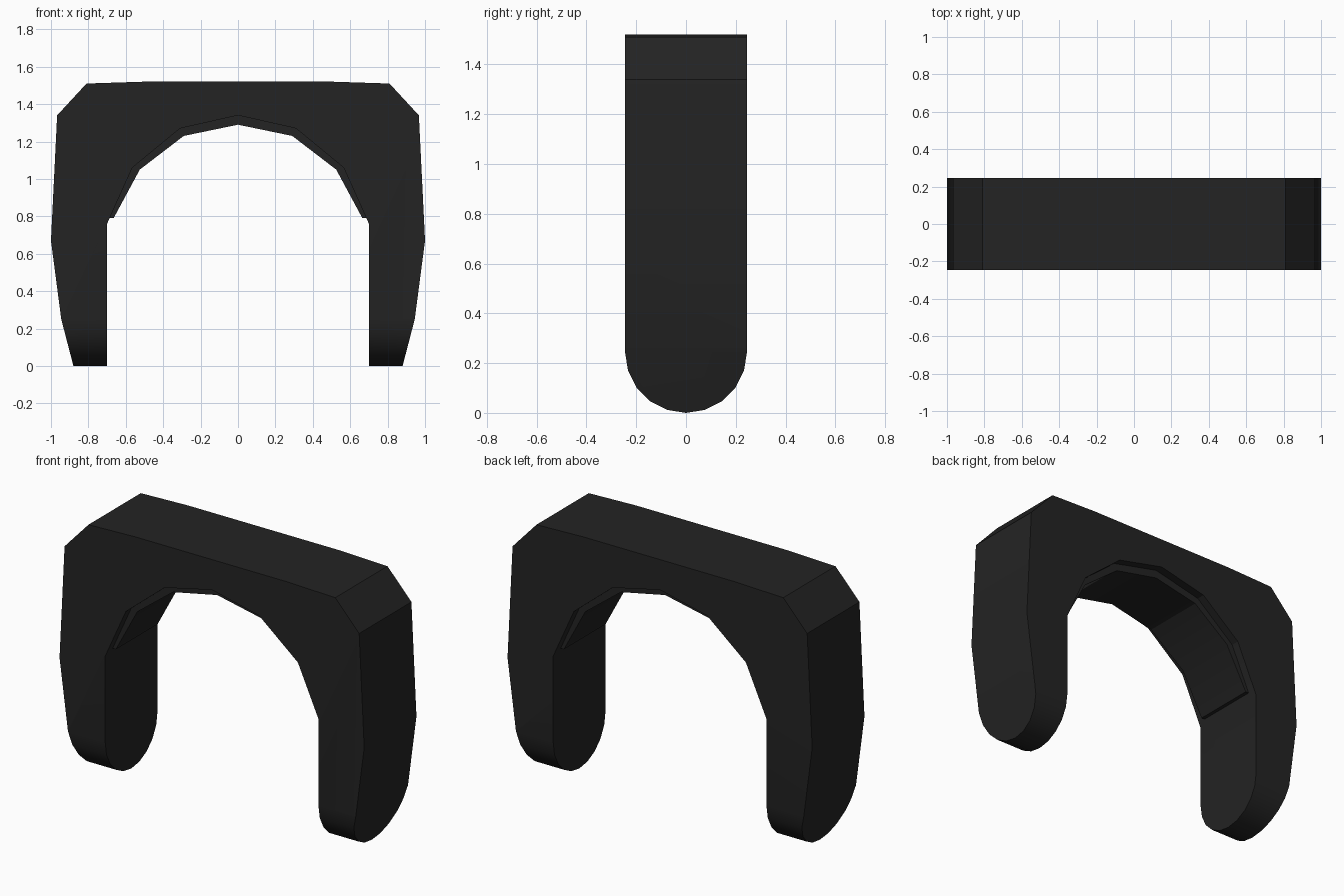
import bpy
import bmesh
import math
from mathutils import Vector

cube = bpy.data.objects.get("Cube")
if cube:
    bpy.data.objects.remove(cube)

HALF_DEPTH = 0.245

black = bpy.data.materials.new("matte_black")
black.use_nodes = True
black.diffuse_color = (0.017, 0.017, 0.017, 1)
black.node_tree.nodes["Principled BSDF"].inputs["Base Color"].default_value = black.diffuse_color


def prism(name, points, sweep):
    """Extrude a closed profile along the sweep vector."""
    bm = bmesh.new()
    face = bm.faces.new([bm.verts.new(p) for p in points])
    out = bmesh.ops.extrude_face_region(bm, geom=[face])
    moved = [v for v in out["geom"] if isinstance(v, bmesh.types.BMVert)]
    bmesh.ops.translate(bm, vec=Vector(sweep), verts=moved)
    bmesh.ops.recalc_face_normals(bm, faces=bm.faces)
    mesh = bpy.data.meshes.new(name)
    bm.to_mesh(mesh)
    bm.free()
    mesh.materials.append(black)
    obj = bpy.data.objects.new(name, mesh)
    bpy.context.collection.objects.link(obj)
    return obj


def mirrored(half):
    """Half profile from centre line to centre line, closed by its mirror image."""
    return half + [(-x, z) for x, z in reversed(half) if x > 0]


def activate(obj):
    bpy.ops.object.select_all(action="DESELECT")
    obj.select_set(True)
    bpy.context.view_layer.objects.active = obj


def front_prism(name, profile, half_depth):
    points = [(x, -half_depth, z) for x, z in profile]
    return prism(name, points, (0, 2 * half_depth, 0))


# Arched body: outer edge down to the foot, then up the inner arch
outer = [(0.5, 1.52), (0.81, 1.51), (0.967, 1.34), (1.0, 0.67), (0.945, 0.25), (0.88, 0)]
inner = [(0.7, 0), (0.7, 0.76), (0.565, 1.06), (0.31, 1.27)]
right = outer + inner
left = [(-x, z) for x, z in reversed(right)]
body = front_prism("arch_body", right + [(0, 1.34)] + left, HALF_DEPTH)

# Round off the feet with a slab that has a semicircular bottom
feet = [(-1.1, HALF_DEPTH * math.cos(a), HALF_DEPTH * (1 - math.sin(a)))
        for a in (math.pi * i / 10 for i in range(11))]
slab = prism("foot_rounding_cutter",
             feet + [(-1.1, -HALF_DEPTH, 1.6), (-1.1, HALF_DEPTH, 1.6)], (2.2, 0, 0))
slab.hide_render = True
cut = body.modifiers.new("round_feet", "BOOLEAN")
cut.operation = "INTERSECT"
cut.solver = "EXACT"
cut.object = slab
activate(body)
bpy.ops.object.modifier_apply(modifier=cut.name)
bpy.data.objects.remove(slab)

# Raised liner strip inside the arch, set in from both faces
below = [(0, 1.29), (0.29, 1.23), (0.525, 1.05), (0.665, 0.79)]
above = [(0.74, 0.79), (0.6, 1.09), (0.33, 1.31), (0, 1.38)]
liner = front_prism("arch_liner", mirrored(below + above), 0.195)

for obj in (body, liner):
    activate(obj)
    bpy.ops.object.shade_smooth_by_angle(angle=math.radians(25))
